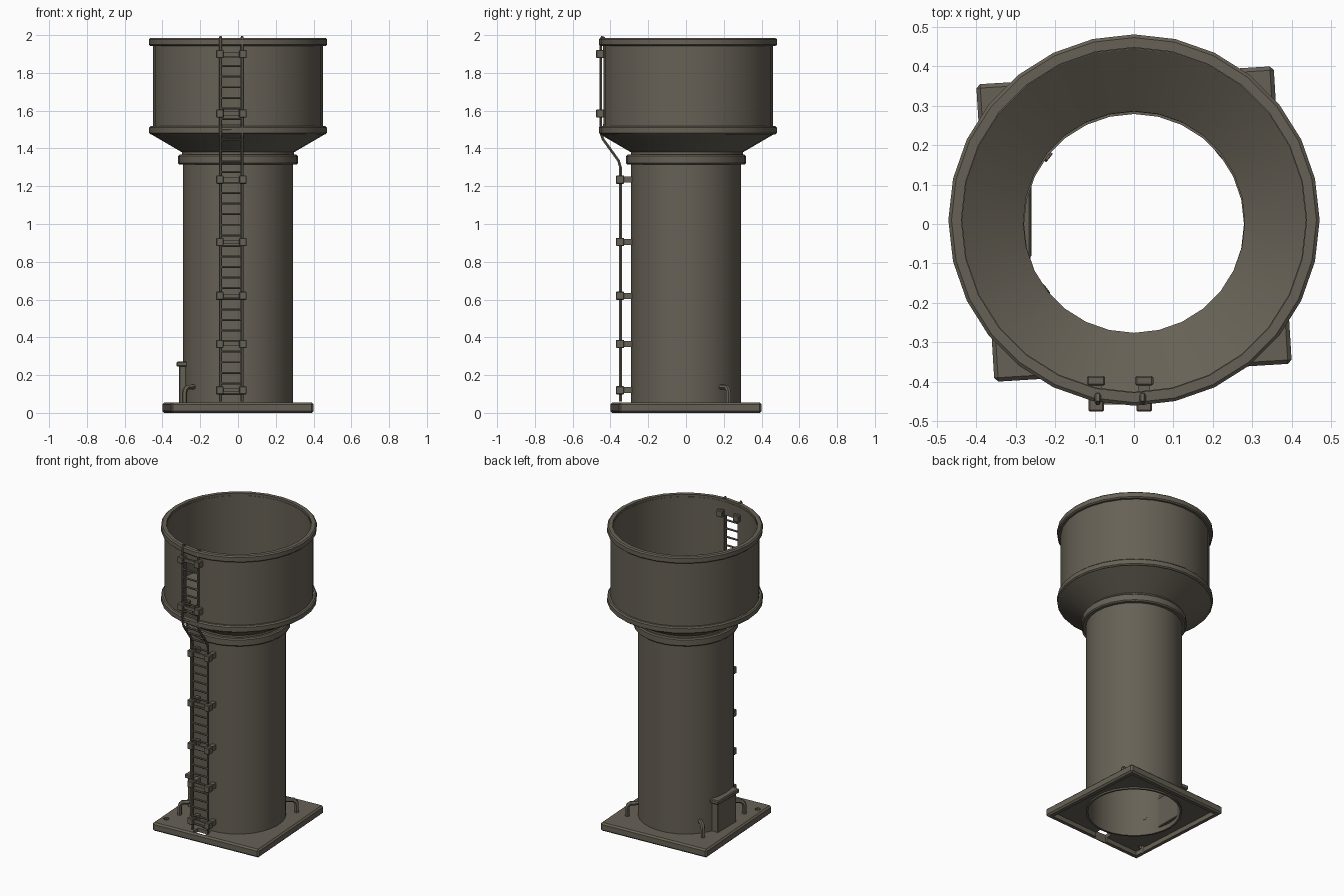
import bpy, bmesh, math
from mathutils import Vector, Matrix

if "Cube" in bpy.data.objects:
    bpy.data.objects.remove(bpy.data.objects["Cube"], do_unlink=True)

paint = bpy.data.materials.new("weathered_grey_brown")
paint.use_nodes = True
COLOUR = (0.135, 0.12, 0.092, 1)
paint.diffuse_color = COLOUR
shader = next(n for n in paint.node_tree.nodes if n.type == "BSDF_PRINCIPLED")
shader.inputs["Base Color"].default_value = COLOUR


def finish(name, bm, smooth=True):
    bmesh.ops.recalc_face_normals(bm, faces=bm.faces)
    mesh = bpy.data.meshes.new(name)
    bm.to_mesh(mesh)
    bm.free()
    mesh.materials.append(paint)
    ob = bpy.data.objects.new(name, mesh)
    bpy.context.collection.objects.link(ob)
    if smooth:
        activate(ob)
        bpy.ops.object.shade_smooth_by_angle(angle=math.radians(32))
    return ob


def activate(ob):
    bpy.ops.object.select_all(action="DESELECT")
    ob.select_set(True)
    bpy.context.view_layer.objects.active = ob


def add_box(bm, low, high, bevel=0.0):
    low, high = Vector(low), Vector(high)
    part = bmesh.ops.create_cube(bm, size=1, matrix=Matrix.Translation((low + high) / 2)
                                 @ Matrix.Diagonal((high - low).to_4d()))
    if bevel:
        edges = {e for v in part["verts"] for e in v.link_edges}
        bmesh.ops.bevel(bm, geom=list(edges), offset=bevel, segments=1, affect="EDGES")


def box(name, low, high, bevel=0.0):
    bm = bmesh.new()
    add_box(bm, low, high, bevel)
    return finish(name, bm, False)


def lathe(name, profile, centre_y=0.0, steps=28):
    """Closed profile of (radius, height) spun about the vertical axis."""
    bm = bmesh.new()
    rings = []
    for i in range(steps):
        a = math.tau * i / steps
        rings.append([bm.verts.new((r * math.cos(a), centre_y + r * math.sin(a), z))
                      for r, z in profile])
    n = len(profile)
    for i in range(steps):
        a, b = rings[i], rings[(i + 1) % steps]
        for j in range(n):
            k = (j + 1) % n
            bm.faces.new((a[j], b[j], b[k], a[k]))
    return finish(name, bm)


def rod(name, points, radius):
    """Round bar along a list of points."""
    curve = bpy.data.curves.new(name, "CURVE")
    curve.dimensions = "3D"
    curve.bevel_depth = radius
    curve.bevel_resolution = 1
    curve.use_fill_caps = True
    line = curve.splines.new("POLY")
    line.points.add(len(points) - 1)
    for p, co in zip(line.points, points):
        p.co = (*co, 1)
    curve.materials.append(paint)
    ob = bpy.data.objects.new(name, curve)
    bpy.context.collection.objects.link(ob)
    activate(ob)
    bpy.ops.object.convert(target="MESH")
    bpy.ops.object.shade_smooth_by_angle(angle=math.radians(50))


def cut(target, cutter):
    cutter.hide_render = True
    mod = target.modifiers.new("cut", "BOOLEAN")
    mod.object = cutter
    mod.solver = "EXACT"
    activate(target)
    bpy.ops.object.modifier_apply(modifier=mod.name)
    bpy.data.objects.remove(cutter, do_unlink=True)


def cylinder(name, radius, x, y, steps):
    bm = bmesh.new()
    bmesh.ops.create_cone(bm, cap_ends=True, segments=steps, radius1=radius,
                          radius2=radius, depth=0.4,
                          matrix=Matrix.Translation((x, y, 0)))
    return finish(name, bm, False)


# Slab: slightly turned, hollow underneath, with openings
slab = box("base_slab", (-0.378, -0.378, 0), (0.378, 0.378, 0.055), 0.01)
cut(slab, box("recess_cutter", (-0.345, -0.345, -0.1), (0.345, 0.345, 0.03)))
slab.data.transform(Matrix.Rotation(math.radians(3.5), 4, "Z"))
cut(slab, cylinder("shaft_cutter", 0.283, 0, 0, 28))
cut(slab, cylinder("drain_cutter", 0.018, -0.315, -0.305, 10))
cut(slab, box("slot_cutter", (-0.08, -0.365, -0.1), (0.01, -0.305, 0.2)))

# Hollow column and its collar
lathe("column", [(0.291, 0.02), (0.291, 1.34), (0.279, 1.34), (0.279, 0.02)])
lathe("collar", [(0.285, 1.315), (0.31, 1.315), (0.317, 1.322), (0.317, 1.36),
                 (0.31, 1.367), (0.285, 1.367)])

# Funnel and open tank, with two rims
TANK_Y = 0.01
lathe("funnel", [(0.297, 1.35), (0.297, 1.38), (0.46, 1.475), (0.455, 1.5),
                 (0.44, 1.5), (0.281, 1.39), (0.281, 1.35)], TANK_Y / 2)
tank = lathe("tank_wall", [(0.45, 1.49), (0.45, 1.97), (0.436, 1.97), (0.436, 1.49)], TANK_Y)
for name, z in (("lower_rim", 1.475), ("upper_rim", 1.942)):
    lathe(name, [(0.438, z), (0.463, z), (0.471, z + 0.007), (0.471, z + 0.036),
                 (0.463, z + 0.043), (0.438, z + 0.043)], TANK_Y)
cut(tank, box("window_cutter", (-0.088, -0.6, 1.53), (0.018, -0.3, 1.88)))

# Ladder rails, bent out around the tank and hooked over its rim
RAILS = (-0.092, 0.022)
LOW_Y, HIGH_Y = -0.347, -0.452
path = [(LOW_Y, 0.06), (LOW_Y, 1.3), (LOW_Y - 0.01, 1.335), (HIGH_Y + 0.012, 1.45),
        (HIGH_Y, 1.485), (HIGH_Y, 1.975), (HIGH_Y + 0.006, 1.99),
        (HIGH_Y + 0.017, 1.985), (HIGH_Y + 0.02, 1.965)]
for side, x in zip(("right", "left"), RAILS):
    rod("ladder_rail_" + side, [(x, y, z) for y, z in path], 0.008)


def rail_y(z):
    for (y0, z0), (y1, z1) in zip(path, path[1:]):
        if z0 <= z <= z1:
            return y0 + (y1 - y0) * (z - z0) / (z1 - z0)
    return HIGH_Y


# Ladder rungs
for i in range(33):
    z = 0.1 + 0.056 * i
    rod("ladder_rung", [(x, rail_y(z), z) for x in RAILS], 0.006)

# Wall brackets: a clamp on each rail, an arm to the wall and a tie bar
for z in (0.12, 0.365, 0.62, 0.905, 1.235, 1.585, 1.9):
    y = rail_y(z)
    on_tank = z > 1.5
    wall = -0.385 if on_tank else -0.278
    bm = bmesh.new()
    for x, out in zip(RAILS, (-1, 1)):
        c = x + out * 0.004
        add_box(bm, (c - 0.02, y - 0.024, z - 0.022), (c + 0.02, y + 0.02, z + 0.022), 0.004)
        add_box(bm, (c - 0.014, y, z - 0.016), (c + 0.014, wall, z + 0.016))
        if on_tank:
            add_box(bm, (c - 0.023, wall - 0.025, z - 0.022), (c + 0.023, wall, z + 0.022), 0.004)
    add_box(bm, (RAILS[0], y - 0.006, z - 0.01), (RAILS[1], y + 0.006, z + 0.01))
    finish("ladder_bracket", bm, False)

# Service hatch with a cap, set through the column wall
box("hatch_panel", (-0.312, -0.085, 0.05), (-0.26, 0.11, 0.25), 0.004)
box("hatch_cap", (-0.325, -0.1, 0.245), (-0.262, 0.125, 0.272), 0.005)

# Bent pipes rising from the slab into the column
for x, y in ((-0.283, -0.21), (0.275, 0.225), (-0.275, 0.215)):
    bend = [(1, 0.04), (1, 0.108), (0.985, 0.125), (0.95, 0.136), (0.78, 0.138)]
    rod("bent_pipe", [(x * s, y * s, z) for s, z in bend], 0.014)
